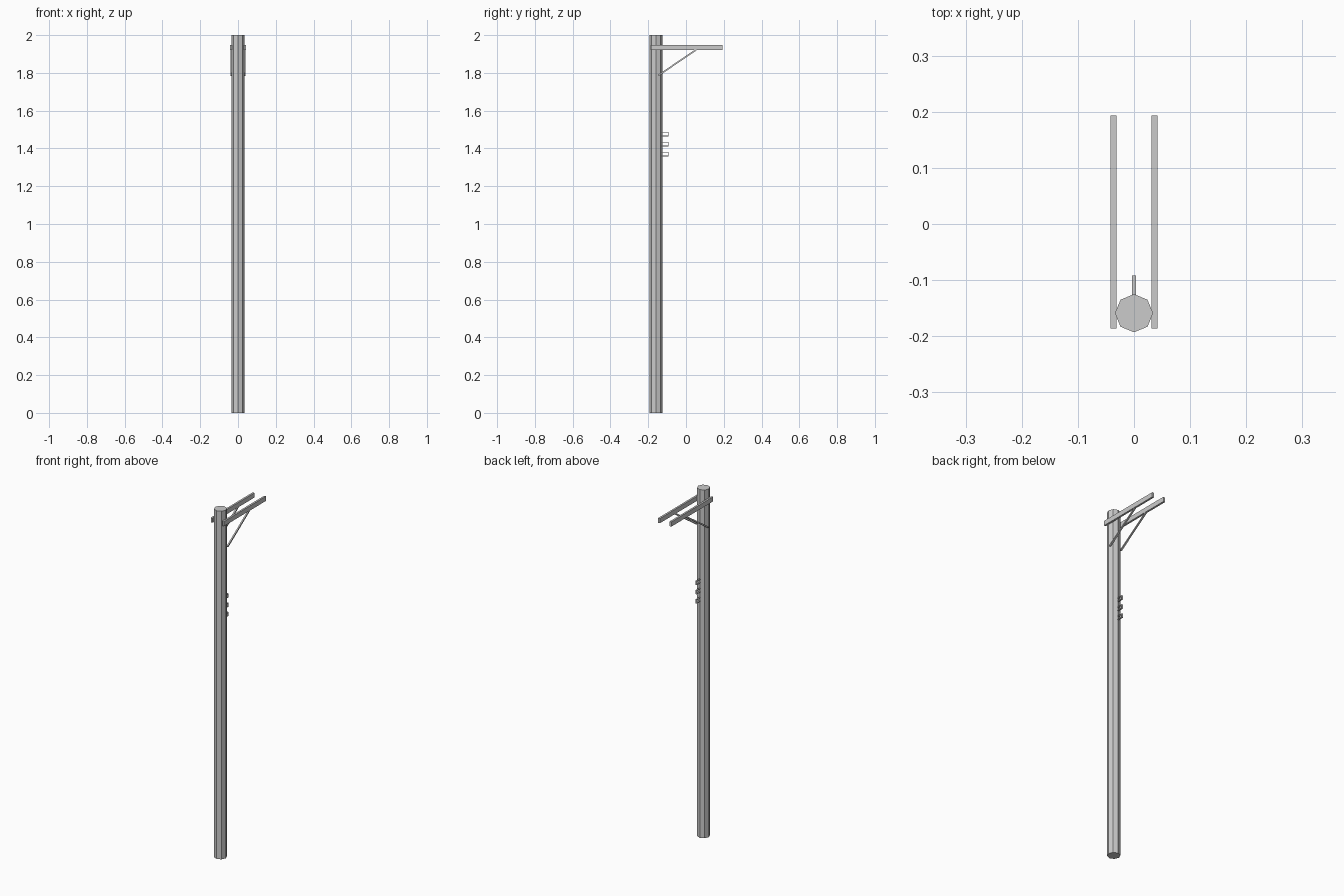
import bpy, bmesh, math
from mathutils import Matrix, Vector

if "Cube" in bpy.data.objects:
    bpy.data.objects.remove(bpy.data.objects["Cube"])

POLE_Y, POLE_R = -0.159, 0.034


def finish(bm, name):
    bmesh.ops.recalc_face_normals(bm, faces=bm.faces)
    me = bpy.data.meshes.new(name)
    bm.to_mesh(me)
    bm.free()
    ob = bpy.data.objects.new(name, me)
    bpy.context.collection.objects.link(ob)
    return ob


def extrude_profile(name, points, x0, x1):
    """Closed (y, z) outline extruded along x."""
    bm = bmesh.new()
    face = bm.faces.new([bm.verts.new((x0, y, z)) for y, z in points])
    ext = bmesh.ops.extrude_face_region(bm, geom=[face])
    verts = [v for v in ext["geom"] if isinstance(v, bmesh.types.BMVert)]
    bmesh.ops.translate(bm, verts=verts, vec=(x1 - x0, 0, 0))
    return finish(bm, name)


# Octagonal pole with corners on the axes
bm = bmesh.new()
bmesh.ops.create_cone(bm, cap_ends=True, segments=8, radius1=POLE_R, radius2=POLE_R,
                      depth=2, matrix=Matrix.Translation((0, POLE_Y, 1)))
finish(bm, "pole")

# Paired cross arms and their diagonal braces
arm = [(-0.186, 1.92), (0.193, 1.92), (0.193, 1.947), (-0.186, 1.947)]
a, b = Vector((-0.147, 1.786)), Vector((0.053, 1.922))
d = (b - a).normalized()
n = Vector((-d.y, d.x)) * 0.004
brace = [a - n, b - n, b + n, a + n]
for side, s in (("left", -1), ("right", 1)):
    extrude_profile(f"cross_arm_{side}", arm, s * 0.031, s * 0.042)
    extrude_profile(f"brace_{side}", brace, s * 0.032, s * 0.040)

# Three U-shaped wire brackets on the arm side of the pole
y0, y1, h, t = POLE_Y + POLE_R - 0.008, -0.092, 0.0115, 0.004
for i in range(3):
    z = 1.37 + i * 0.053
    outline = [(y0, z - h), (y1, z - h), (y1, z + h), (y0, z + h),
               (y0, z + h - t), (y1 - t, z + h - t), (y1 - t, z - h + t), (y0, z - h + t)]
    extrude_profile(f"wire_bracket_{i + 1}", outline, -0.004, 0.004)
